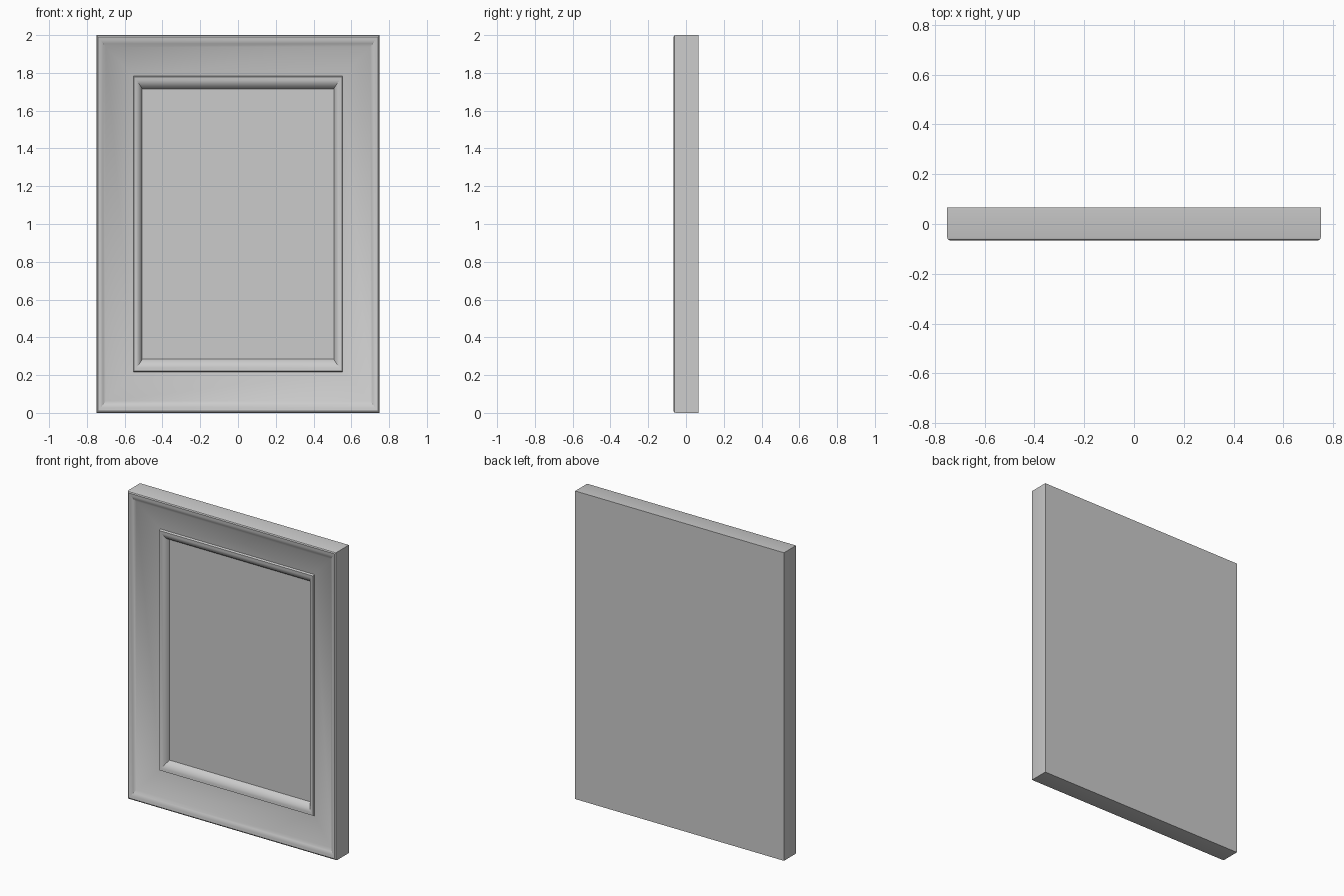
import bpy
import bmesh

cube = bpy.data.objects.get("Cube")
if cube:
    bpy.data.objects.remove(cube, do_unlink=True)

HALF_W, HEIGHT, FRONT, BACK = 0.75, 2.0, -0.066, 0.066

# Moulding section: inset in x, inset in z, depth behind the front plane
SECTION = [
    (0.0, 0.0, 0.012), (0.003, 0.003, 0.004), (0.01, 0.01, 0.0),       # rounded outer edge
    (0.022, 0.026, 0.003), (0.036, 0.045, 0.010), (0.05, 0.063, 0.022),  # outer lip
    (0.196, 0.217, 0.060),                                              # wide slope
    (0.199, 0.222, 0.047), (0.212, 0.238, 0.049),                       # inner bead
    (0.225, 0.256, 0.056), (0.236, 0.272, 0.068), (0.243, 0.284, 0.088),
]


def ring(bm, inset_x, inset_z, y):
    x, low, high = HALF_W - inset_x, inset_z, HEIGHT - inset_z
    return [bm.verts.new((px, y, pz))
            for px, pz in ((-x, low), (x, low), (x, high), (-x, high))]


# Mitred moulding, centre panel and flat back in one closed body
bm = bmesh.new()
rings = [ring(bm, 0, 0, BACK)]
rings += [ring(bm, ix, iz, FRONT + depth) for ix, iz, depth in SECTION]
for outer, inner in zip(rings, rings[1:]):
    for i in range(4):
        j = (i + 1) % 4
        bm.faces.new((outer[i], outer[j], inner[j], inner[i]))
bm.faces.new(rings[-1])
bm.faces.new(rings[0][::-1])
bmesh.ops.recalc_face_normals(bm, faces=bm.faces)

mesh = bpy.data.meshes.new("panelled_frame")
bm.to_mesh(mesh)
bm.free()
frame = bpy.data.objects.new("panelled_frame", mesh)
bpy.context.collection.objects.link(frame)

# Plain grey finish
grey = bpy.data.materials.new("plain_grey")
grey.use_nodes = True
colour = (0.6, 0.6, 0.6, 1.0)
grey.diffuse_color = colour
grey.node_tree.nodes["Principled BSDF"].inputs["Base Color"].default_value = colour
mesh.materials.append(grey)

# Smooth curves with crisp moulding edges
bpy.ops.object.select_all(action="DESELECT")
frame.select_set(True)
bpy.context.view_layer.objects.active = frame
bpy.ops.object.shade_smooth_by_angle(angle=0.55)
